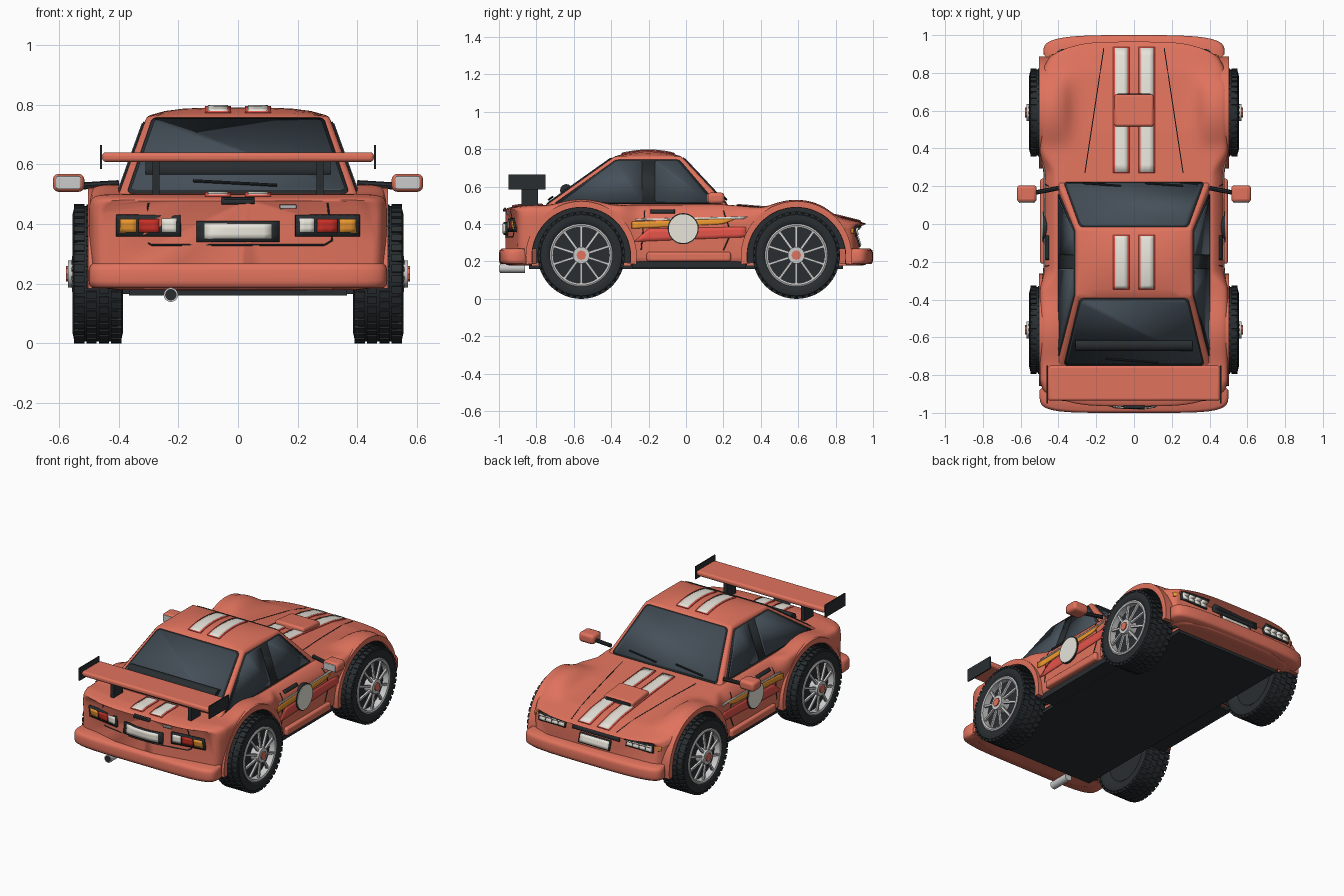
import bpy, bmesh, math
from mathutils import Vector as V, Matrix
from mathutils.bvhtree import BVHTree

if "Cube" in bpy.data.objects:
    bpy.data.objects.remove(bpy.data.objects["Cube"])

COL = dict(coral=(.75, .17, .11), dark=(.022, .027, .03), glass=(.06, .08, .1), white=(.8, .78, .7),
           red=(.6, .03, .02), orange=(.85, .32, .03), metal=(.55, .55, .53), stripe_red=(.78, .09, .07))
MAT = {}
for k, c in COL.items():
    MAT[k] = bpy.data.materials.new(k)
    MAT[k].diffuse_color = (*c, 1)

def obj(name, bm, mat, mirror=False, bevel=0, solid=0, angle=35):
    bmesh.ops.recalc_face_normals(bm, faces=bm.faces[:])
    me = bpy.data.meshes.new(name)
    bm.to_mesh(me); bm.free()
    me.materials.append(MAT[mat])
    me.shade_smooth(); me.set_sharp_from_angle(angle=math.radians(angle))
    o = bpy.data.objects.new(name, me)
    bpy.context.collection.objects.link(o)
    if solid:
        m = o.modifiers.new("solid", 'SOLIDIFY'); m.thickness = solid; m.offset = 0
    if bevel:
        m = o.modifiers.new("bevel", 'BEVEL'); m.width = bevel; m.segments = 3; m.limit_method = 'ANGLE'
    if mirror:
        o.modifiers.new("mirror", 'MIRROR')
    return o

def loft(rings, closed=True, caps=True):
    bm = bmesh.new()
    vs = [[bm.verts.new(p) for p in r] for r in rings]
    n = len(rings[0])
    for a, b in zip(vs, vs[1:]):
        for i in range(n if closed else n - 1):
            bm.faces.new((a[i], a[(i+1) % n], b[(i+1) % n], b[i]))
    if caps:
        bm.faces.new(vs[0]); bm.faces.new(vs[-1])
    return bm

def box(name, lo, hi, mat, mirror=False, bevel=0, tilt=0):
    lo, hi = V(lo), V(hi)
    bm = bmesh.new()
    bmesh.ops.create_cube(bm, size=1, matrix=Matrix.Translation((lo+hi)/2) @ Matrix.Rotation(tilt, 4, 'X')
                          @ Matrix.Diagonal((*(hi-lo), 1)))
    return obj(name, bm, mat, mirror, bevel)

def cyl(bm, r, p0, p1, seg=32):
    p0, p1 = V(p0), V(p1)
    q = (p1-p0).to_track_quat('Z', 'Y').to_matrix().to_4x4()
    bmesh.ops.create_cone(bm, cap_ends=True, segments=seg, radius1=r, radius2=r, depth=(p1-p0).length,
                          matrix=Matrix.Translation((p0+p1)/2) @ q)
    return bm

def tube(name, pts, r, mat, mirror=False, seg=8):
    bm = bmesh.new()
    for a, b in zip(pts, pts[1:]):
        cyl(bm, r, a, b, seg)
    return obj(name, bm, mat, mirror)

def panel(name, pts, mat, mirror=False, r=.02, t=.006):
    bm = bmesh.new()
    f = bm.faces.new([bm.verts.new(p) for p in pts])
    bmesh.ops.bevel(bm, geom=bm.verts[:], offset=r, segments=4, profile=.5, affect='VERTICES')
    return obj(name, bm, mat, mirror, solid=2*t)

def lerp(tab, y):
    if y <= tab[0][0]: return tab[0][1]
    for (a, p), (b, q) in zip(tab, tab[1:]):
        if y <= b: return p + (q-p)*(y-a)/(b-a)
    return tab[-1][1]

def smooth(a, b, x):
    t = min(1, max(0, (x-a)/(b-a)))
    return t*t*(3-2*t)

WHEELS, WZ = (-.56, .59), .233

# body shell: rounded cross-sections along y with fender crests
def section(y):
    zc = lerp([(-.97, .485), (-.88, .5), (.2, .505), (.5, .48), (.8, .445), (.96, .405)], y)
    arch = max(.225 + math.sqrt(max(0, .305**2-(y-c)**2)) for c in WHEELS)
    zs = (zc**30 + arch**30)**(1/30) if arch > .3 else zc
    b = 1 - smooth(-.36, -.24, y)*(1-smooth(.26, .4, y))
    k = lerp([(-.97, .96), (-.88, 1), (.75, 1), (.88, .96), (.97, .89)], y)
    mix = lambda p, q: p+(q-p)*b
    half = [(0, zc), (.2, zc), (.31, zc), (.39, zs), (mix(.425, .482), zs-.003), (mix(.474, .5), zs-mix(.06, .035)),
            (mix(.475, .498), .38), (mix(.475, .495), .25), (.47, .18), (.3, .178), (0, .178)]
    for _ in range(2):
        new = [half[0]]
        for (a, c), (d, e) in zip(half, half[1:]):
            new += [(a*.75+d*.25, c*.75+e*.25), (a*.25+d*.75, c*.25+e*.75)]
        half = new + [half[-1]]
    s = max(0, (abs(y)-.93)/.035)
    inset = 1-.06*(1-math.sqrt(max(0, 1-s*s)))
    ring = half + [(-x, z) for x, z in half[-2:0:-1]]
    bow = math.copysign(.045, y)*smooth(.7, .96, abs(y))
    return [(x*k*inset, y-bow*(x/.45)**4, .33+(z-.33)*inset) for x, z in ring]
ys = [-.965, -.962, -.955, -.945] + [-.93+i*.02 for i in range(94)] + [.945, .955, .962, .965]
body = obj("body_shell", loft([section(y) for y in ys]), 'coral')
bm = bmesh.new()
for c in WHEELS:
    for s in (-1, 1):
        cyl(bm, .268, (s*.37, c, .225), (s*.7, c, .225), 64)
cutter = obj("wheel_well_cutter", bm, 'dark')
cutter.hide_render = True
m = body.modifiers.new("wells", 'BOOLEAN'); m.object = cutter; m.operation = 'DIFFERENCE'; m.solver = 'EXACT'
bpy.context.view_layer.update()
body.data = bpy.data.meshes.new_from_object(body.evaluated_get(bpy.context.evaluated_depsgraph_get()))
body.modifiers.clear()
bpy.data.objects.remove(cutter)
body.data.shade_smooth(); body.data.set_sharp_from_angle(angle=math.radians(40))

# cabin with crowned roof
BX, TX, ZB, ZT, YB, YT = .405, .305, .485, .762, (-.77, .235), (-.38, -.025)
bm = bmesh.new()
N = 10
top = [[bm.verts.new((TX*(2*i/N-1), YT[0]+(YT[1]-YT[0])*j/N,
        ZT+.028*(1-(2*i/N-1)**4)*(1-(2*j/N-1)**2))) for i in range(N+1)] for j in range(N+1)]
for j in range(N):
    for i in range(N):
        bm.faces.new((top[j][i], top[j][i+1], top[j+1][i+1], top[j+1][i]))
base = [bm.verts.new((sx*BX, yy, ZB)) for sx, yy in ((-1, YB[0]), (1, YB[0]), (1, YB[1]), (-1, YB[1]))]
edges = [top[0], [r[-1] for r in top], top[-1][::-1], [r[0] for r in top][::-1]]
for k in range(4):
    bm.faces.new([base[k], base[(k+1) % 4]] + edges[k][::-1])
cabin = obj("cabin", bm, 'coral', bevel=.012, angle=30)

trees = {}
for key, o in (("body", body), ("cabin", cabin)):
    t = bmesh.new(); t.from_mesh(o.data); trees[key] = BVHTree.FromBMesh(t); t.free()

# project a 2D point of a view onto the surface
def cast(view, a, b, on="body"):
    o, d = {'top': ((a, b, 3), (0, 0, -1)), 'side': ((3, a, b), (-1, 0, 0)),
            'front': ((a, 3, b), (0, -1, 0)), 'rear': ((a, -3, b), (0, 1, 0))}[view]
    o, d = V(o), V(d)
    hit = trees[on].ray_cast(o, d)[0]
    return (hit or trees[on].find_nearest(o+d*2.1)[0]), -d

def decal(name, view, q, mat, lift=.003, mirror=False, on="body", n=8, m=3):
    if len(q) == 2:
        (a, b), (c, d) = q
        q = [(a, b), (c, b), (c, d), (a, d)]
    q = [V(p) for p in q]
    rings = []
    for j in range(m+1):
        row = []
        for i in range(n+1):
            p = q[0].lerp(q[1], i/n).lerp(q[3].lerp(q[2], i/n), j/m)
            h, d = cast(view, p.x, p.y, on)
            row.append(h+d*lift)
        rings.append(row)
    return obj(name, loft(rings, False, False), mat, mirror, solid=2*lift)

def seam(name, view, pts, mirror=False):
    out = []
    for a, b in zip(pts, pts[1:]):
        out += [cast(view, *V(a).lerp(V(b), i/8))[0] for i in range(9 if b == pts[-1] else 8)]
    return tube(name, out, .003, 'dark', mirror, 6)

# windows
def wall(x, z, rear):
    i = 0 if rear else 1
    return (x, YB[i]+(YT[i]-YB[i])*(z-ZB)/(ZT-ZB), z)
def flank(y, z):
    return (BX-(BX-TX)*(z-ZB)/(ZT-ZB), y, z)
for nm, rear in (("windscreen", False), ("rear_window", True)):
    panel(nm+"_seal", [wall(x, z, rear) for x, z in ((-.372, .502), (.372, .502), (.287, .753), (-.287, .753))], 'dark', t=.005)
    panel(nm, [wall(x, z, rear) for x, z in ((-.36, .51), (.36, .51), (.278, .747), (-.278, .747))], 'glass', t=.008)
panel("side_window_frame", [flank(*p) for p in ((-.705, .508), (.165, .508), (-.035, .742), (-.375, .742))], 'dark', True, .012, .005)
panel("front_side_window", [flank(*p) for p in ((-.165, .515), (.14, .515), (-.045, .735), (-.165, .735))], 'glass', True, .012, .008)
panel("rear_side_window", [flank(*p) for p in ((-.67, .515), (-.235, .515), (-.235, .735), (-.37, .735))], 'glass', True, .012, .008)
tube("rear_shelf_roll", [(-.31, -.64, .58), (.31, -.64, .58)], .033, 'dark', seg=24)
for x in (-.27, .06):
    tube("wiper", [V(wall(x, .52, False))+V((0, .014, .01)), V(wall(x+.2, .535, False))+V((0, .014, .01))], .005, 'dark')
tube("rear_wiper", [V(wall(.13, .52, True))+V((0, -.014, .01)), V(wall(-.15, .535, True))+V((0, -.014, .01))], .005, 'dark')

# bumpers swept round the corners
def bumper(name, X, y0, D, n):
    s = math.copysign(1, D)
    prof = [(.08, .185), (.012, .185), (.002, .195), (0, .21), (0, .245), (.004, .26), (.014, .268), (.08, .268)]
    rings = []
    for i in range(49):
        a = math.pi*(i/48-.5)
        x = X*math.copysign(abs(math.sin(a))**n, a)
        y = y0+D*max(0, math.cos(a))**n
        rings.append([(x*(1-o/.5), y-s*o, z) for o, z in prof])
    obj(name, loft(rings), 'coral', angle=50)
bumper("front_bumper", .48, .90, .1, .55)
bumper("rear_bumper", .5, -.88, -.12, .4)

# wheel arches and dark liners
def arc(name, yc, r0, r1, x0, x1, mat):
    rings = []
    for i in range(41):
        a = math.radians(-8+196*i/40)
        rings.append([(x, yc+r*math.cos(a), .225+r*math.sin(a)) for x, r in ((x0, r0), (x1, r0), (x1, r1), (x0, r1))])
    obj(name, loft(rings), mat, True)
for c in WHEELS:
    arc("wheel_arch", c, .264, .297, .44, .502, 'coral')
    arc("wheel_well_liner", c, .262, .269, .37, .485, 'dark')
    arc("wheel_well_wall", c, .002, .267, .365, .374, 'dark')

# underside and sills
box("floor", (-.365, -.84, .16), (.365, .84, .182), 'dark')
box("lower_sill", (-.465, -.29, .165), (.465, .32, .2), 'dark')
box("side_skirt", (.44, -.21, .2), (.497, .24, .25), 'coral', True, .012)

# wheels: shared meshes, four copies
def lathe(prof, seg=56):
    return loft([[(x, r*math.cos(2*math.pi*i/seg), r*math.sin(2*math.pi*i/seg)) for i in range(seg)] for x, r in prof], True, False)
tyre = lathe([(-.06, .15), (-.075, .165), (-.085, .195), (-.08, .217), (-.065, .227), (.065, .227), (.08, .217),
              (.085, .195), (.08, .175), (.072, .164), (.045, .16), (-.06, .15)])
for i in range(40):
    for j, x in enumerate((-.062, -.021, .021, .062)):
        R = Matrix.Rotation(2*math.pi*(i+.5*(j % 2))/40, 4, 'X')
        bmesh.ops.create_cube(tyre, size=1, matrix=R @ Matrix.Translation((x, 0, .226)) @ Matrix.Diagonal((.034, .025, .014, 1)))
rim = lathe([(.04, .15), (.04, .163), (.08, .168), (.084, .16), (.08, .15), (.04, .15)])
cyl(rim, .045, (.02, 0, 0), (.1, 0, 0))
for i in range(10):
    R = Matrix.Rotation(2*math.pi*i/10, 4, 'X')
    a, b = V((.082, 0, .035)), V((.066, 0, .156))
    q = (b-a).to_track_quat('Z', 'Y').to_matrix().to_4x4()
    bmesh.ops.create_cube(rim, size=1, matrix=R @ Matrix.Translation((a+b)/2) @ q @ Matrix.Diagonal((.013, .013, (b-a).length, 1)))
parts = [obj("tyre", tyre, 'dark'), obj("rim", rim, 'metal'),
         obj("wheel_disc", cyl(bmesh.new(), .158, (-.06, 0, 0), (.04, 0, 0), 40), 'dark'),
         obj("wheel_nut", cyl(bmesh.new(), .026, (.09, 0, 0), (.106, 0, 0), 8), 'coral')]
for p in parts:
    for k, (c, s) in enumerate([(c, s) for c in WHEELS for s in (1, -1)]):
        o = p if k == 0 else p.copy()
        if k: bpy.context.collection.objects.link(o)
        o.location = (s*.47, c, WZ)
        o.rotation_euler.z = 0 if s > 0 else math.pi

# rear wing
box("wing", (-.455, -.935, .608), (.455, -.75, .64), 'coral', bevel=.012)
box("wing_endplate", (.455, -.95, .585), (.463, -.75, .665), 'dark', True)
box("wing_support", (.263, -.88, .49), (.287, -.79, .615), 'dark', True)

# door mirrors
box("mirror_housing", (.515, .115, .508), (.62, .205, .568), 'coral', True, .018)
box("mirror_glass", (.527, .11, .517), (.61, .12, .56), 'metal', True, .004)
tube("mirror_arm", [(.4, .19, .535), (.53, .165, .527)], .012, 'dark', True)

# bonnet scoop, stripes and panel lines
box("bonnet_scoop", (-.103, .515, .45), (.103, .685, .5), 'coral', bevel=.012, tilt=-.1)
box("scoop_opening", (-.088, .67, .465), (.088, .69, .483), 'dark')
for nm, on, y0, y1 in (("bonnet", "body", .27, .935), ("roof", "cabin", -.345, -.06), ("boot", "body", -.93, -.765)):
    decal(nm+"_stripe_border", 'top', [(.024, y0), (.111, y1)], 'stripe_red', .003, True, on, 3, 16)
    decal(nm+"_stripe", 'top', [(.034, y0+.004), (.101, y1-.004)], 'white', .0045, True, on, 3, 16)
seam("bonnet_seam", 'top', [(.26, .27), (.16, .93)], True)
seam("boot_seam", 'rear', [(.30, .47), (.315, .345), (.29, .33), (0, .33)], True)
seam("door_seam", 'side', [(.2, .47), (.24, .35), (.2, .26)], True)
seam("door_rear_seam", 'side', [(-.22, .47), (-.24, .26)], True)

# side livery
decal("red_band", 'side', [(-.28, .305), (.32, .33), (.32, .385), (-.2, .375)], 'stripe_red', .002, True, n=16)
decal("orange_band", 'side', [(-.29, .375), (.2, .4), (.27, .43), (-.29, .412)], 'orange', .002, True, n=16)
decal("white_band", 'side', [(-.27, .419), (.31, .428), (.33, .44), (-.27, .427)], 'white', .002, True, n=16)
obj("roundel_border", cyl(bmesh.new(), .083, (.46, -.015, .375), (.483, -.015, .375), 40), 'dark', True)
obj("roundel", cyl(bmesh.new(), .077, (.46, -.015, .375), (.486, -.015, .375), 40), 'white', True)
decal("door_handle", 'side', [(-.19, .458), (-.06, .475)], 'dark', .005, True)

# rear lights, plate, latch, exhaust
decal("tail_light_housing", 'rear', [(.192, .358), (.408, .43)], 'dark', .006, True)
for nm, a, b, c in (("reverse_lamp", .205, .255, 'white'), ("brake_lamp", .264, .332, 'red'), ("rear_indicator", .34, .395, 'orange')):
    decal(nm, 'rear', [(a, .372), (b, .418)], c, .009, True, n=3)
decal("rear_plate_frame", 'rear', [(-.138, .34), (.138, .41)], 'dark', .005)
decal("rear_plate", 'rear', [(-.112, .35), (.112, .402)], 'white', .008)
decal("boot_latch", 'rear', [(-.055, .468), (.055, .484)], 'dark', .007)
decal("boot_badge_plate", 'rear', [(.14, .452), (.195, .464)], 'metal', .004)
tube("exhaust", [(-.225, -.995, .163), (-.225, -.86, .163)], .024, 'metal', seg=24)
tube("exhaust_bore", [(-.225, -.997, .163), (-.225, -.98, .163)], .019, 'dark', seg=24)

# front lights, grille, plate
decal("headlight_housing", 'front', [(.215, .335), (.405, .388)], 'dark', .005, True)
for i in range(4):
    decal("headlight_lens", 'front', [(.222+i*.045, .342), (.261+i*.045, .381)], 'white', .009, True, n=2)
decal("grille", 'front', [(-.165, .345), (.165, .384)], 'dark', .005)
decal("front_plate_frame", 'front', [(-.11, .278), (.11, .338)], 'dark', .004)
decal("front_plate", 'front', [(-.1, .285), (.1, .331)], 'white', .007)
decal("front_indicator", 'side', [(.885, .35), (.905, .375)], 'orange', .005, True, n=2)

for m in bpy.data.materials:
    if m.users and not m.is_grease_pencil:
        m.use_nodes = True
        m.node_tree.nodes["Principled BSDF"].inputs["Base Color"].default_value = m.diffuse_color
